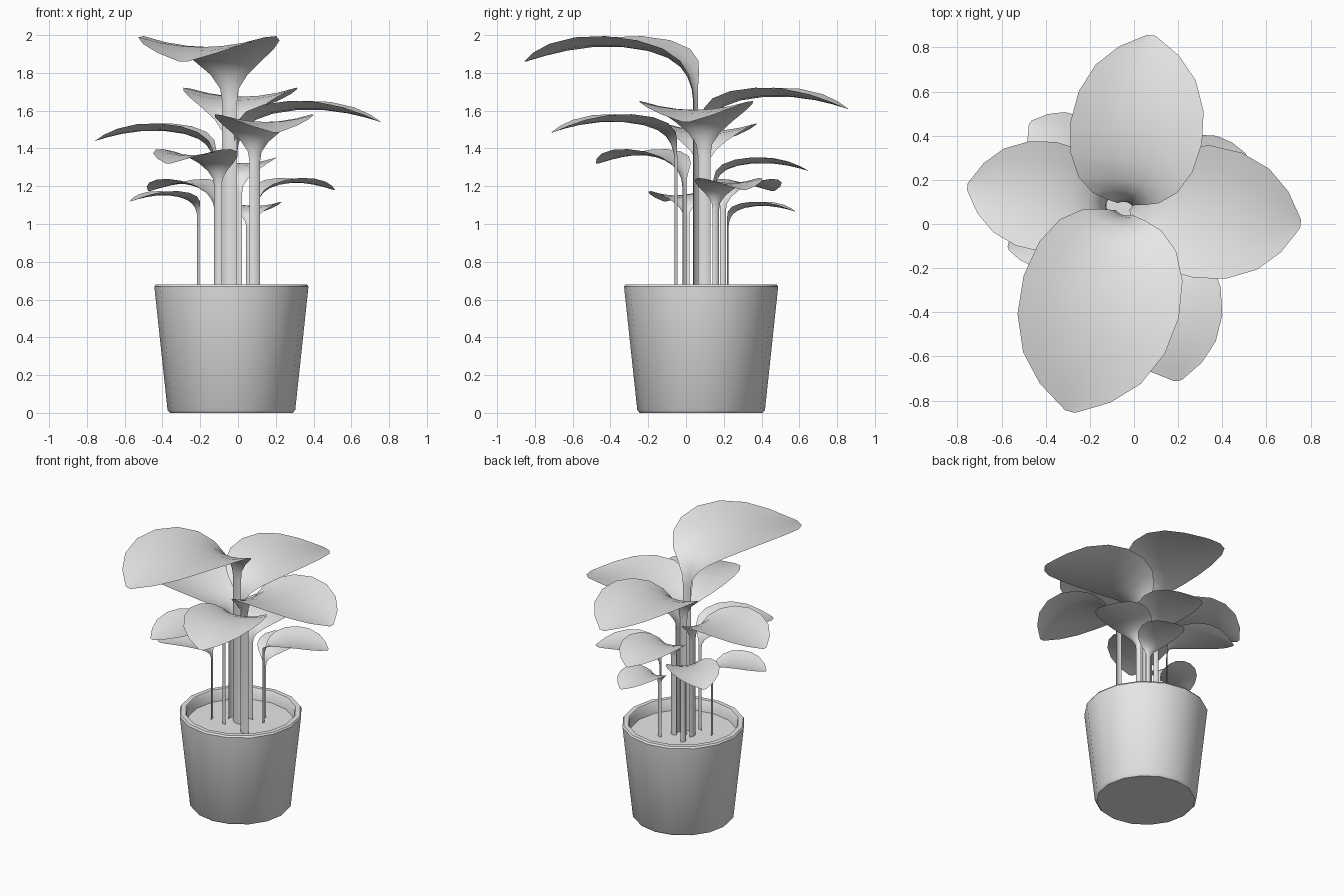
import bpy, bmesh, math
from mathutils import Vector

cube = bpy.data.objects.get("Cube")
if cube:
    bpy.data.objects.remove(cube, do_unlink=True)

grey = bpy.data.materials.new("plain_grey")
grey.use_nodes = True
grey.diffuse_color = (0.8, 0.8, 0.8, 1)
grey.node_tree.nodes["Principled BSDF"].inputs["Base Color"].default_value = (0.8, 0.8, 0.8, 1)

CENTRE = Vector((-0.035, 0.08, 0))
SOIL_Z = 0.6
SIDES = 16


def add_object(name, bm, angle):
    mesh = bpy.data.meshes.new(name)
    bm.to_mesh(mesh)
    bm.free()
    mesh.materials.append(grey)
    obj = bpy.data.objects.new(name, mesh)
    bpy.context.collection.objects.link(obj)
    bpy.ops.object.select_all(action="DESELECT")
    obj.select_set(True)
    bpy.context.view_layer.objects.active = obj
    bpy.ops.object.shade_smooth_by_angle(angle=math.radians(angle))
    return obj


def bridge(bm, rows, closed=False):
    for a, b in zip(rows, rows[1:]):
        n = len(a)
        for i in range(n if closed else n - 1):
            j = (i + 1) % n
            bm.faces.new((a[i], a[j], b[j], b[i]))


def ring(bm, radius, z):
    angles = [math.tau * i / SIDES for i in range(SIDES)]
    return [bm.verts.new(CENTRE + Vector((radius * math.cos(a), radius * math.sin(a), z)))
            for a in angles]


# Tapered pot with a rounded foot and an open, thick rim
bm = bmesh.new()
profile = [(0.325, 0), (0.338, 0.015), (0.408, 0.668), (0.4, 0.68),
           (0.368, 0.68), (0.36, 0.67), (0.352, SOIL_Z - 0.02)]
rings = [ring(bm, r, z) for r, z in profile]
bridge(bm, rings, closed=True)
bm.faces.new(rings[0][::-1])
add_object("pot", bm, 35)

# Soil disc inside the rim
bm = bmesh.new()
bm.faces.new(ring(bm, 0.355, SOIL_Z))
add_object("soil", bm, 35)

# Leaf shape per unit length: distance out, height above tip, half width, cupping
LEAF = [(0, -0.23, 0.044, 0.35), (0.008, -0.16, 0.055, 0.35), (0.03, -0.09, 0.11, 0.32),
        (0.065, -0.035, 0.2, 0.28), (0.13, 0.015, 0.295, 0.22), (0.25, 0.058, 0.365, 0.18),
        (0.42, 0.083, 0.395, 0.16), (0.6, 0.083, 0.375, 0.15), (0.77, 0.06, 0.3, 0.14),
        (0.9, 0.03, 0.18, 0.12), (1, 0, 0.025, 0)]
ACROSS = [-1, -0.66, -0.33, 0, 0.33, 0.66, 1]


def leaf(name, stem, tip, tip_z):
    """One sheet: a channelled stem that flares and bends out into a cupped leaf."""
    base = Vector((*stem, 0))
    reach = Vector((*tip, 0)) - base
    size = reach.length
    out = reach / size
    side = Vector((-out.y, out.x, 0))
    up = Vector((0, 0, 1))
    # Midrib path, beginning in the soil
    path = [(0, (SOIL_Z - tip_z) / size, *LEAF[0][2:])] + LEAF
    bm = bmesh.new()
    rows = []
    for i, (d, h, half, cup) in enumerate(path):
        before, after = path[max(i - 1, 0)], path[min(i + 1, len(path) - 1)]
        along = Vector((after[0] - before[0], after[1] - before[1])).normalized()
        normal = up * along.x - out * along.y
        mid = base + out * d * size + up * (tip_z + h * size)
        rows.append([bm.verts.new(mid + (side * u * half + normal * cup * half * u * u) * size)
                     for u in ACROSS])
    bridge(bm, rows)
    for face in bm.faces:
        face.normal_flip()
    return add_object(name, bm, 60)


# Leaves from tallest to lowest: name, stem foot, tip, tip height
PLANT = [
    ("top_front_leaf", (-0.048, 0.04), (-0.29, -0.85), 1.86),
    ("upper_back_leaf", (-0.04, 0.1), (0.08, 0.855), 1.61),
    ("upper_left_leaf", (-0.005, 0.095), (0.755, 0), 1.54),
    ("upper_front_leaf", (0.09, -0.06), (0.2, -0.71), 1.485),
    ("upper_right_leaf", (-0.125, 0.09), (-0.755, 0.17), 1.44),
    ("middle_front_leaf", (-0.11, -0.015), (-0.37, -0.47), 1.32),
    ("middle_back_leaf", (0, 0.15), (0.02, 0.65), 1.28),
    ("lower_left_leaf", (0.1, 0.16), (0.51, 0.31), 1.18),
    ("lower_back_right_leaf", (-0.12, 0.2), (-0.47, 0.46), 1.175),
    ("low_right_leaf", (-0.215, 0), (-0.57, -0.11), 1.12),
    ("low_back_leaf", (0.06, 0.225), (0.12, 0.58), 1.065),
]
for entry in PLANT:
    leaf(*entry)
